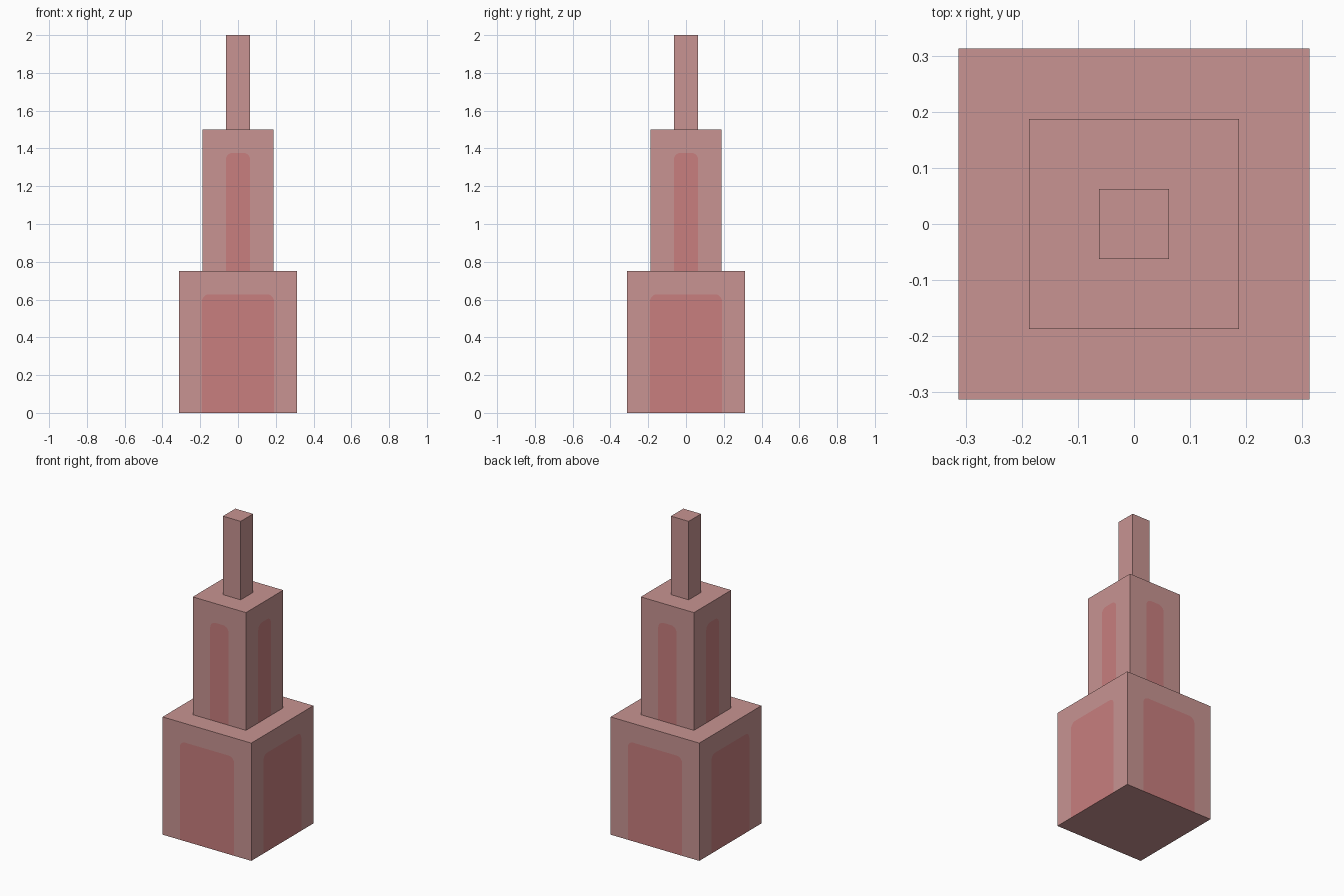
import bpy
import bmesh
import math

if "Cube" in bpy.data.objects:
    bpy.data.objects.remove(bpy.data.objects["Cube"])


def material(name, rgb):
    m = bpy.data.materials.new(name)
    m.diffuse_color = (*rgb, 1.0)
    m.use_nodes = True
    m.node_tree.nodes["Principled BSDF"].inputs["Base Color"].default_value = m.diffuse_color
    return m


BODY = material("dusty_pink", (0.578, 0.296, 0.287))
PANEL = material("rose_red", (0.578, 0.209, 0.209))


def arch(half, z0, z1, r=0.038, steps=5):
    """Outline from bottom left to bottom right with rounded top corners."""
    pts = [(-half, z0)]
    for cx, start in ((-half + r, math.pi), (half - r, math.pi / 2)):
        for i in range(steps + 1):
            a = start - i * math.pi / 2 / steps
            pts.append((cx + r * math.cos(a), z1 - r + r * math.sin(a)))
    return pts + [(half, z0)]


def tier(name, half, z0, z1, panel_half=None, panel_top=None):
    bm = bmesh.new()

    def face(points, mat):
        f = bm.faces.new([bm.verts.new(p) for p in points])
        f.material_index = mat

    # Four walls, each optionally cut into a coloured panel and its surround
    for k in range(4):
        c, s = ((1, 0), (0, 1), (-1, 0), (0, -1))[k]

        def wall(pts):
            return [(x * c + half * s, x * s - half * c, z) for x, z in pts]

        left, right = [(-half, z1), (-half, z0)], [(half, z0), (half, z1)]
        if panel_half:
            outline = arch(panel_half, z0, panel_top)
            face(wall(left + outline + right), 0)
            face(wall(outline[::-1]), 1)
        else:
            face(wall(left + right), 0)

    # Bottom and top
    square = [(-half, -half), (half, -half), (half, half), (-half, half)]
    face([(x, y, z1) for x, y in square], 0)
    face([(x, y, z0) for x, y in square[::-1]], 0)

    bmesh.ops.remove_doubles(bm, verts=bm.verts[:], dist=1e-5)
    mesh = bpy.data.meshes.new(name)
    bm.to_mesh(mesh)
    bm.free()
    mesh.materials.append(BODY)
    if panel_half:
        mesh.materials.append(PANEL)
    bpy.context.collection.objects.link(bpy.data.objects.new(name, mesh))


# Stacked square tiers
tier("lower_tier", 0.3125, 0.0, 0.75, 0.191, 0.628)
tier("middle_tier", 0.1875, 0.75, 1.5, 0.0645, 1.377)
tier("spire", 0.0625, 1.5, 2.0)
